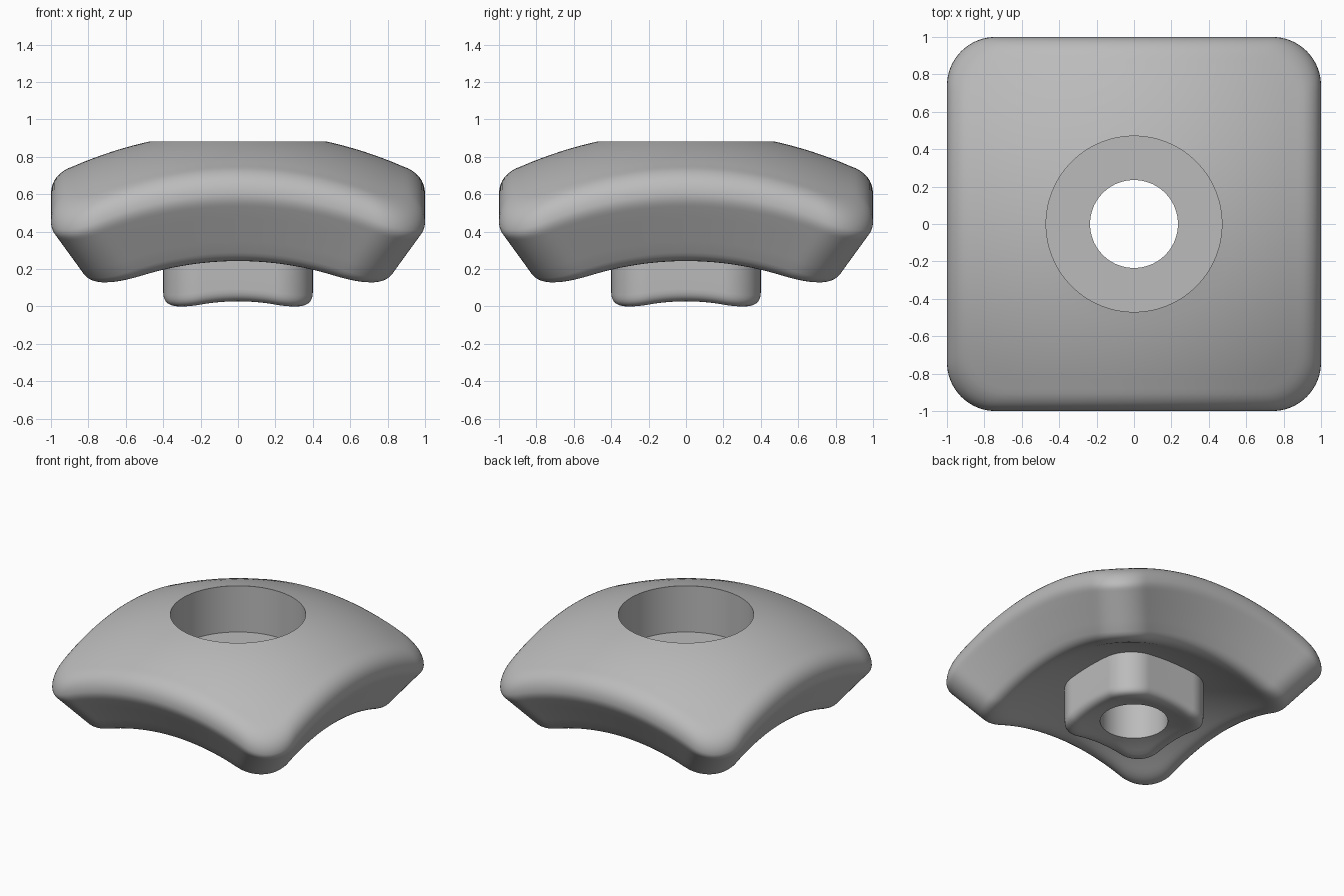
import bpy, bmesh, math

cube = bpy.data.objects.get("Cube")
if cube:
    bpy.data.objects.remove(cube)

SEGMENTS = 320


def sag(radius, r):
    """Drop of a sphere at distance r from its axis."""
    return radius - math.sqrt(radius * radius - r * r)


def square_radius(h, c, angle):
    """Distance to the rim of a square of half size h and corner radius c."""
    x, y = abs(math.cos(angle)), abs(math.sin(angle))
    x, y = max(x, y), min(x, y)
    k = h - c
    if h * y <= k * x:
        return h / x
    b = k * (x + y)
    return b + math.sqrt(max(b * b - 2 * k * k + c * c, 0))


def fillet(a, b, c, steps=8):
    """Rounded run of (half size, height) from a to c, pulled towards b."""
    pts = []
    for i in range(steps + 1):
        t = i / steps
        pts.append([(1 - t) ** 2 * p + 2 * t * (1 - t) * q + t * t * r
                    for p, q, r in zip(a, b, c)])
    return pts


# Rings: half size, mid-side height, corner radius, curvature (None is flat)
TOP, UNDER, BOSS = 2.2, 1.9, 1.2
HOLE, BORE, FLOOR = 0.235, 0.47, 0.53
rings = [(HOLE, FLOOR, HOLE, None), (BORE, FLOOR, BORE, None)]

# Domed top
for i in range(9):
    t = i / 8
    h = BORE + (0.88 - BORE) * t
    rings.append((h, 0.935 - sag(TOP, h), BORE + (0.2 - BORE) * t, TOP))

# Rounded rim
for h, z in fillet((0.88, 0.752), (1.0, 0.71), (1.0, 0.60))[1:]:
    rings.append((h, z, 0.2 + (h - 0.88) / 2, TOP))

# Slanted wall
for h, z in fillet((1.0, 0.60), (1.0, 0.57), (0.98, 0.537), 4)[1:]:
    rings.append((h, z, 0.26, TOP))
for i in range(1, 5):
    t = i / 4
    rings.append((0.98 - 0.15 * t, 0.537 - 0.247 * t, 0.26, TOP + (UNDER - TOP) * t))

# Rounded lower lip
for h, z in fillet((0.83, 0.29), (0.785, 0.217), (0.68, 0.261))[1:]:
    rings.append((h, z, 0.26 - (0.83 - h) / 3, UNDER))

# Hollow underside
for i in range(1, 7):
    h = 0.68 - 0.28 * i / 6
    rings.append((h, 0.387 - sag(UNDER, h), 0.2, UNDER))

# Square boss with a rounded lower edge
for h, z in fillet((0.4, 0.095), (0.4, 0.018), (0.31, 0.031)):
    rings.append((h, z, 0.2 - (0.4 - h), BOSS))
for i in range(1, 5):
    t = i / 4
    h = 0.31 + (HOLE - 0.31) * t
    rings.append((h, 0.071 - sag(BOSS, h), 0.11 + (HOLE - 0.11) * t, BOSS))

# Loft the rings into one closed body; the last joins the first as the hole
bm = bmesh.new()
loops = []
for h, z, c, curve in rings:
    loop = []
    for i in range(SEGMENTS):
        a = math.tau * i / SEGMENTS
        r = square_radius(h, c, a)
        drop = sag(curve, r) - sag(curve, h) if curve else 0
        loop.append(bm.verts.new((r * math.cos(a), r * math.sin(a), z - drop)))
    loops.append(loop)
for k, low in enumerate(loops):
    high = loops[(k + 1) % len(loops)]
    for i in range(SEGMENTS):
        j = (i + 1) % SEGMENTS
        bm.faces.new((low[i], high[i], high[j], low[j]))
bmesh.ops.recalc_face_normals(bm, faces=bm.faces)

# Stand the body on the ground
base = min(v.co.z for v in bm.verts)
bmesh.ops.translate(bm, verts=bm.verts, vec=(0, 0, -base))

mesh = bpy.data.meshes.new("domed_washer")
bm.to_mesh(mesh)
bm.free()
body = bpy.data.objects.new("domed_washer", mesh)
bpy.context.collection.objects.link(body)

# Plain grey
grey = bpy.data.materials.new("plain_grey")
grey.use_nodes = True
colour = (0.5, 0.5, 0.5, 1)
grey.diffuse_color = colour
grey.node_tree.nodes["Principled BSDF"].inputs["Base Color"].default_value = colour
mesh.materials.append(grey)

bpy.ops.object.select_all(action="DESELECT")
body.select_set(True)
bpy.context.view_layer.objects.active = body
bpy.ops.object.shade_smooth_by_angle(angle=math.radians(32))
